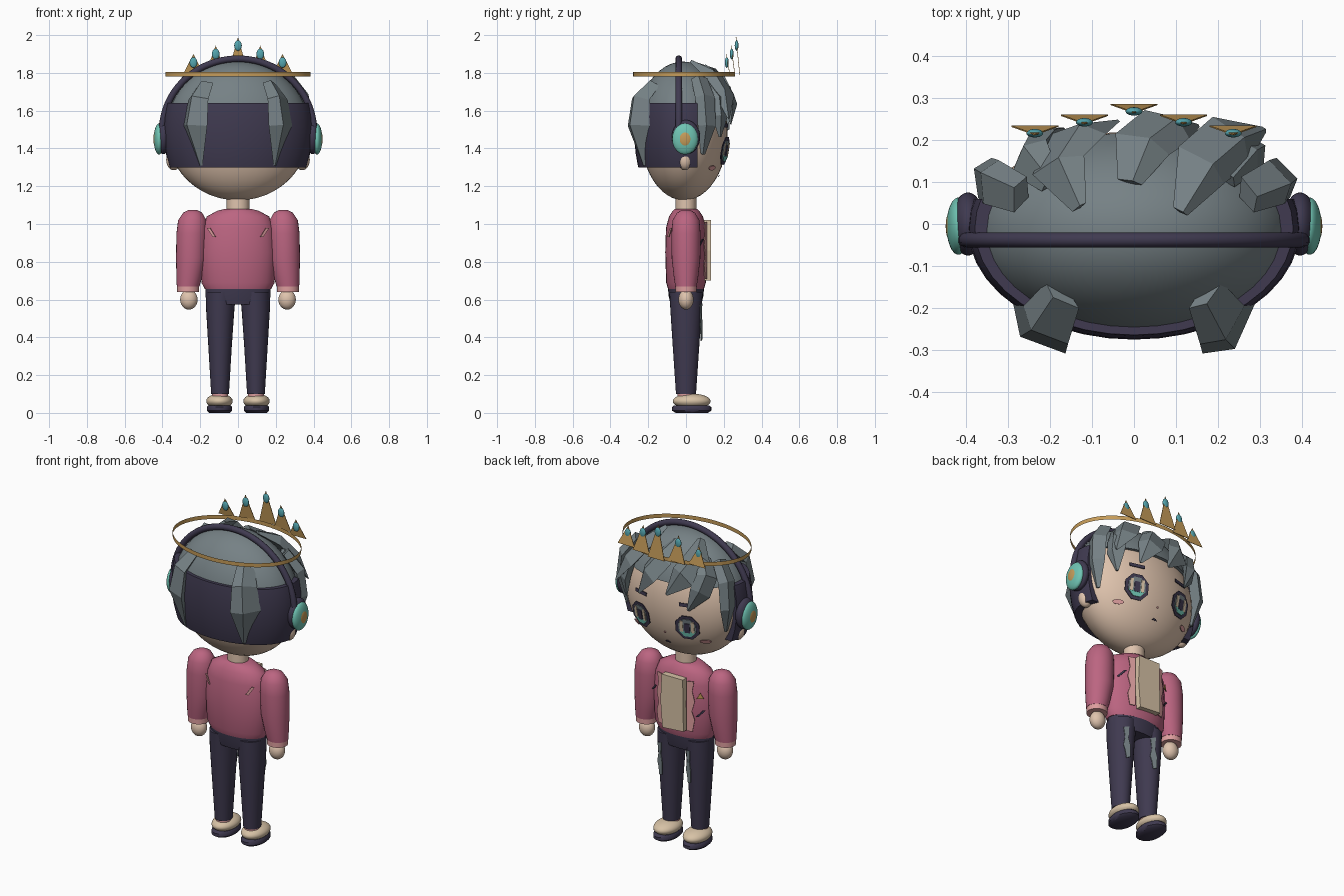
import bpy, bmesh, math
from mathutils import Vector, Matrix

cube = bpy.data.objects.get("Cube")
if cube:
    bpy.data.objects.remove(cube, do_unlink=True)


def material(name, rgb):
    m = bpy.data.materials.new(name)
    m.use_nodes = True
    m.diffuse_color = (*rgb, 1)
    m.node_tree.nodes["Principled BSDF"].inputs["Base Color"].default_value = (*rgb, 1)
    return m


GREY = material("slate_grey", (.18, .22, .235))
DARK = material("dark_plum", (.05, .042, .08))
PINK = material("rose_pink", (.50, .13, .22))
BLUSH = material("pale_pink", (.72, .34, .34))
SKIN = material("skin", (.74, .55, .42))
CREAM = material("cream", (.68, .54, .38))
GOLD = material("gold", (.56, .33, .10))
TEAL = material("teal", (.16, .55, .45))
GEM = material("gem_blue", (.09, .38, .43))


def finish(name, bm, mat, smooth=True):
    bmesh.ops.recalc_face_normals(bm, faces=bm.faces)
    me = bpy.data.meshes.new(name)
    bm.to_mesh(me)
    bm.free()
    me.materials.append(mat)
    if smooth:
        me.shade_smooth()
        me.set_sharp_from_angle(angle=math.radians(45))
    ob = bpy.data.objects.new(name, me)
    bpy.context.collection.objects.link(ob)
    return ob


def ellipsoid(name, c, r, mat, cuts=()):
    """Scaled sphere; each cut (point, normal) removes what lies along the normal."""
    bm = bmesh.new()
    bmesh.ops.create_uvsphere(bm, u_segments=40, v_segments=24, radius=1)
    bmesh.ops.transform(bm, matrix=Matrix.Translation(c) @ Matrix.Diagonal((*r, 1)), verts=bm.verts)
    for co, no in cuts:
        res = bmesh.ops.bisect_plane(bm, geom=bm.verts[:] + bm.edges[:] + bm.faces[:],
                                     plane_co=co, plane_no=no, clear_outer=True)
        edges = [e for e in res["geom_cut"] if isinstance(e, bmesh.types.BMEdge)]
        bmesh.ops.edgeloop_fill(bm, edges=edges)
    return finish(name, bm, mat)


def skin_rings(bm, rings, caps=True):
    rings = [[bm.verts.new(p) for p in ring] for ring in rings]
    for a, b in zip(rings, rings[1:]):
        for i in range(len(a)):
            j = (i + 1) % len(a)
            bm.faces.new((a[i], a[j], b[j], b[i]))
    if caps:
        bm.faces.new(rings[0])
        bm.faces.new(rings[-1])


def loft(name, rows, mat, caps=True, n=28):
    """Stack of ellipses; a row is (x, y, z, rx, ry)."""
    bm = bmesh.new()
    turn = [math.tau * i / n for i in range(n)]
    skin_rings(bm, [[(x + rx * math.cos(a), y + ry * math.sin(a), z) for a in turn]
                    for x, y, z, rx, ry in rows], caps)
    return finish(name, bm, mat)


HEAD = ((0, -.01, 1.48), (.375, .23, .355))
TORSO = ((0, 0, .85), (.2, .11, 2))


def lock(name, path, widths, depth=.035):
    """Faceted hair strand with a raised ridge."""
    pts = [Vector(p) for p in path]
    rings = []
    for i, (p, w) in enumerate(zip(pts, widths)):
        out = (p - Vector(HEAD[0])).normalized()
        along = (pts[min(i + 1, len(pts) - 1)] - pts[max(i - 1, 0)]).normalized()
        side = along.cross(out).normalized()
        d = depth * w / max(widths)
        rings.append([p + side * w, p + out * d + side * w * .25, p - side * w, p - out * d])
    bm = bmesh.new()
    skin_rings(bm, rings)
    finish(name, bm, GREY, smooth=False)


def plate(name, shape, x, z, mat, body=HEAD, lift=.01, back=False, thick=.004):
    """Thin flat shape laid on the surface of an ellipsoidal body."""
    c, r = Vector(body[0]), body[1]
    u, w = (x - c.x) / r[0], (z - c.z) / r[2]
    v = math.sqrt(max(0, 1 - u * u - w * w)) * (-1 if back else 1)
    no = Vector((u / r[0], v / r[1], w / r[2])).normalized()
    rot = no.to_track_quat('Z', 'Y').to_matrix().to_4x4()
    flip = 1 if back else -1
    bm = bmesh.new()
    skin_rings(bm, [[(flip * a, b, h) for a, b in shape] for h in (0, thick)])
    place = Matrix.Translation(Vector((x, c.y + v * r[1], z)) + no * lift) @ rot
    bmesh.ops.transform(bm, matrix=place, verts=bm.verts)
    return finish(name, bm, mat, smooth=False)


def disc(rx, rz, n=8):
    return [(rx * math.cos(math.tau * (i + .5) / n), rz * math.sin(math.tau * (i + .5) / n)) for i in range(n)]


def rect(w, h, dx=0, dz=0, lean=0):
    return [(dx - w - lean, dz - h), (dx + w - lean, dz - h), (dx + w + lean, dz + h), (dx - w + lean, dz + h)]


# Head and hair caps
ellipsoid("head", *HEAD, SKIN)
ellipsoid("hair_top", (0, -.015, 1.5), (.38, .25, .36), GREY, [((0, 0, 1.63), (0, 0, -1))])
ellipsoid("hair_undercut", (0, -.01, 1.5), (.395, .265, .5), DARK,
          [((0, 0, 1.64), (0, 0, 1)), ((0, 0, 1.3), (0, 0, -1)), ((0, .06, 0), (0, 1, 0))])
loft("neck", [(0, 0, 1.05, .06, .055), (0, 0, 1.16, .06, .055)], SKIN)

# Swept fringe
lock("fringe_right", [(-.13, .04, 1.85), (-.18, .14, 1.79), (-.13, .215, 1.69), (-.04, .245, 1.57)], [.02, .07, .075, .008])
lock("fringe_middle", [(-.01, .1, 1.83), (.02, .19, 1.75), (.08, .235, 1.66), (.15, .235, 1.53)], [.03, .07, .07, .008])
lock("fringe_left", [(.11, .03, 1.86), (.16, .14, 1.79), (.23, .2, 1.69), (.31, .225, 1.56)], [.02, .07, .07, .008])
lock("fringe_outer_right", [(-.2, .1, 1.78), (-.25, .16, 1.7), (-.23, .195, 1.61), (-.17, .225, 1.5)], [.03, .06, .06, .008])
lock("fringe_outer_left", [(.22, .11, 1.75), (.26, .17, 1.66), (.28, .18, 1.57), (.27, .18, 1.46)], [.03, .055, .05, .008])

for s, side in ((1, "left"), (-1, "right")):
    # Side and rear strands
    lock("side_lock_" + side, [(s * .27, .07, 1.77), (s * .34, .1, 1.67), (s * .355, .11, 1.52), (s * .33, .09, 1.37)],
         [.045, .055, .05, .012])
    lock("rear_lock_" + side, [(s * .17, -.17, 1.74), (s * .21, -.24, 1.66), (s * .225, -.25, 1.52), (s * .195, -.22, 1.31)],
         [.05, .07, .085, .01], .045)

    # Ears and headphones
    ellipsoid("ear_" + side, (s * .34, -.005, 1.34), (.04, .038, .055), SKIN)
    ellipsoid("headphone_cushion_" + side, (s * .395, 0, 1.46), (.04, .075, .09), DARK)
    ellipsoid("headphone_cup_" + side, (s * .418, -.005, 1.45), (.028, .068, .082), TEAL)
    ellipsoid("headphone_centre_" + side, (s * .435, -.005, 1.45), (.013, .037, .045), GOLD)

    # Eyes, brows and cheeks
    x, z = s * .15, 1.39
    plate("eye_outline_" + side, disc(.075, .08), x, z, DARK, lift=.012)
    plate("eye_white_" + side, disc(.055, .06), x, z, GREY, lift=.016)
    plate("eye_iris_" + side, [(-.05, -.022), (-.02, -.055), (.02, -.055), (.05, -.022)], x, z, TEAL, lift=.018)
    plate("eye_glint_" + side, rect(.009, .035, -.033, .008), x, z, CREAM, lift=.019)
    plate("eye_glint_outer_" + side, rect(.009, .035, .033, .008), x, z, CREAM, lift=.019)
    plate("pupil_" + side, rect(.016, .03), x, z, DARK, lift=.02)
    plate("brow_" + side, rect(.045, .01), x, 1.52, DARK, lift=.008)
    plate("cheek_" + side, disc(.032, .014, 12), s * .225, 1.3, BLUSH, lift=.006)

    # Arms
    arm = [(.24, 1.075, .02), (.24, 1.06, .05), (.242, 1.02, .075), (.245, .95, .081),
           (.248, .82, .08), (.258, .72, .068), (.264, .67, .06)]
    loft("sleeve_" + side, [(s * x, 0, z, r, r * .95) for x, z, r in arm], PINK)
    loft("cuff_" + side, [(s * .264, 0, z, .058, .056) for z in (.64, .675)], BLUSH)
    ellipsoid("hand_" + side, (s * .26, 0, .6), (.046, .04, .053), SKIN)

    # Legs and shoes
    leg = [(.09, .64, .08, .088), (.094, .55, .075, .083), (.095, .35, .062, .07), (.095, .1, .047, .053)]
    loft("trouser_leg_" + side, [(s * x, 0, z, rx, ry) for x, z, rx, ry in leg], DARK)
    loft("sock_" + side, [(s * .095, 0, .07, .042, .045), (s * .095, 0, .12, .042, .045)], BLUSH)
    ellipsoid("shoe_" + side, (s * .098, .03, .062), (.07, .1, .04), CREAM)
    loft("sole_" + side, [(s * .098, .03, z, r, r * 1.55) for z, r in ((0, .055), (.012, .067), (.03, .067), (.04, .06))], DARK)
    thigh = ((s * .095, 0, .5), (.071, .079, 1))
    tear = [(-.018, -.09), (.004, -.1), (.012, -.05), (.022, -.02), (.012, .03), (.02, .09), (-.012, .1), (-.008, .03), (-.02, -.02)]
    plate("trouser_tear_" + side, tear, s * .095 + .02, .48, GREY, thigh, .003)

    # Jacket lapels and rear slashes
    lapel = [(-.022, -.15), (.012, -.15), (.024, -.08), (.008, -.03), (.024, .03), (.01, .09), (.02, .15), (-.022, .15)]
    plate("lapel_" + side, [(s * a, b) for a, b in lapel], s * .1, .86, BLUSH, TORSO, .006)
    plate("rear_slash_" + side, rect(.009, .024, lean=s * .017), s * .137, .955, BLUSH, TORSO, .006, back=True)

# Nose and mouth
plate("nose", disc(.006, .006), 0, 1.32, BLUSH, lift=.004)
plate("mouth", [(-.018, -.004), (.018, -.004), (.006, .007), (-.006, .007)], 0, 1.255, DARK, lift=.004)

# Jacket body, shirt panel and chest details
torso = [(.655, .175, .095), (.69, .194, .105), (.85, .2, .11), (.98, .19, .106), (1.04, .165, .09), (1.07, .11, .07), (1.08, .07, .06)]
loft("jacket", [(0, 0, z, rx, ry) for z, rx, ry in torso], PINK)
plate("shirt_panel", [(-.075, -.15), (.065, -.16), (.078, 0), (.07, .16), (-.07, .16)], 0, .86, CREAM, TORSO, -.015, thick=.037)
plate("chest_badge", [(-.02, -.016), (.02, -.016), (0, .02)], -.148, .925, GOLD, TORSO, .006)
plate("chest_slash_right", rect(.007, .02, lean=-.02), -.15, .82, DARK, TORSO, .006)
plate("chest_slash_left", rect(.007, .02, lean=-.02), .15, .9, DARK, TORSO, .006)
loft("hips", [(0, 0, .575, .165, .082), (0, 0, .62, .172, .092), (0, 0, .665, .172, .096)], DARK)

# Headphone band
band = bpy.data.curves.new("headphone_band", 'CURVE')
band.dimensions = '3D'
band.bevel_depth, band.bevel_resolution = .018, 3
spline = band.splines.new('POLY')
steps = 40
spline.points.add(steps)
for i, p in enumerate(spline.points):
    a = math.radians(4 + 172 * i / steps)
    p.co = (.402 * math.cos(a), -.038, 1.49 + .385 * math.sin(a), 1)
band.materials.append(DARK)
bpy.context.collection.objects.link(bpy.data.objects.new("headphone_band", band))

# Floating halo with pointed, jewelled crest
loft("halo", [(0, -.01, z, .385, .27) for z in (1.78, 1.804)], GOLD, caps=False, n=64)
for i in range(-2, 3):
    k = abs(i)
    x, y, top = i * .118, .283 - .026 * k, 1.99 - .045 * k
    bm = bmesh.new()
    skin_rings(bm, [[(x - .056, y + d, 1.79), (x + .056, y + d, 1.79), (x, y + d - .02, top)] for d in (0, .003)])
    finish("crest_spike", bm, GOLD, smooth=False)
    ellipsoid("crest_gem", (x, y - .015, top - .045), (.02, .01, .028), GEM)
